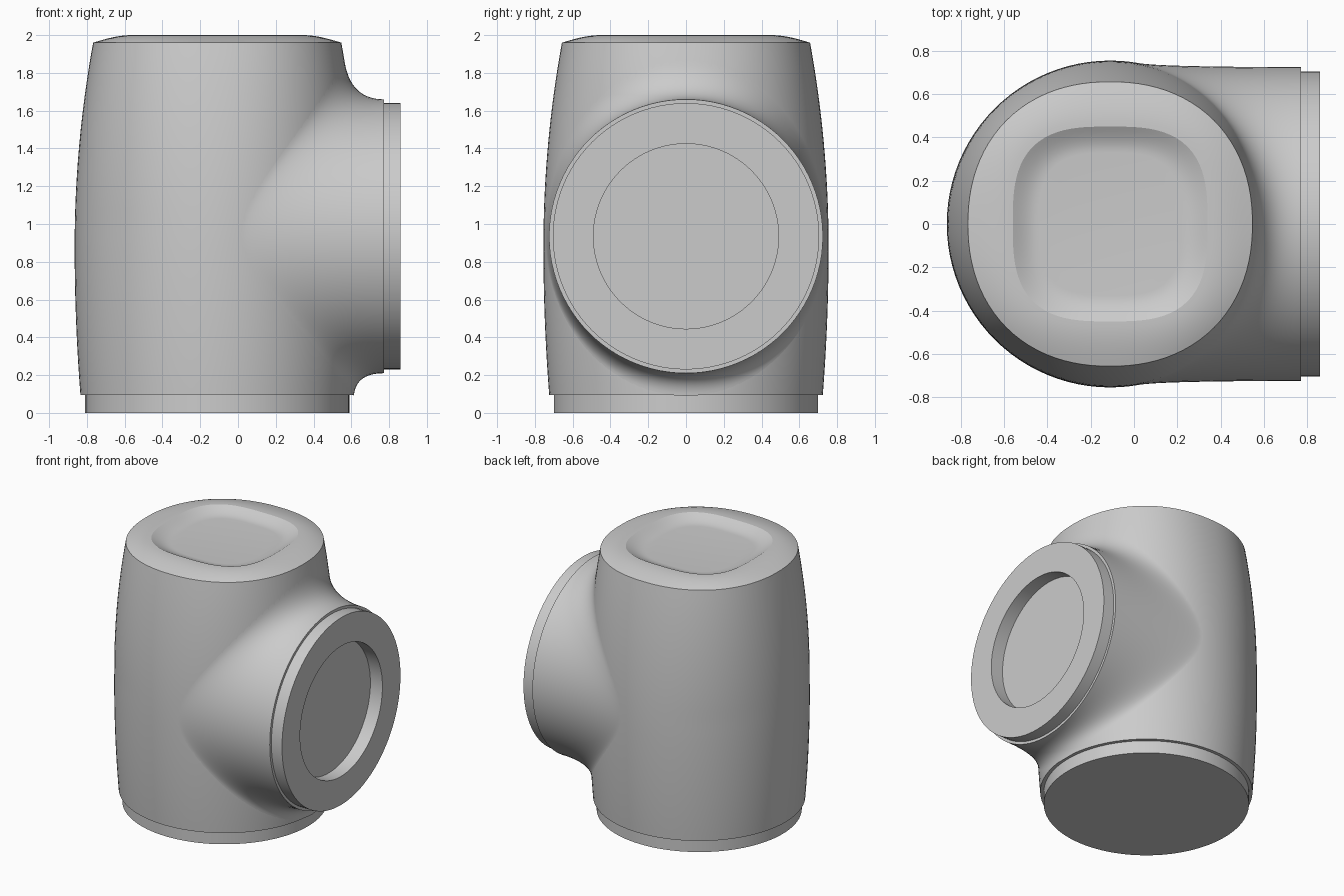
import bpy
import math
from mathutils import Vector

if "Cube" in bpy.data.objects:
    bpy.data.objects.remove(bpy.data.objects["Cube"], do_unlink=True)

SIDES = 96
CX = -0.11          # axis of the upright body
BZ = 0.935          # axis height of the side branch
ANGLES = [2 * math.pi * i / SIDES for i in range(SIDES)]

grey = bpy.data.materials.new("plain_grey")
grey.use_nodes = True
grey.diffuse_color = (0.6, 0.6, 0.6, 1)
grey.node_tree.nodes["Principled BSDF"].inputs["Base Color"].default_value = (0.6, 0.6, 0.6, 1)


def loft(name, rings, cap_start, cap_end):
    """Skin a row of closed rings, with optional end caps."""
    verts = [p for ring in rings for p in ring]
    faces = []
    for k in range(len(rings) - 1):
        a, b = k * SIDES, (k + 1) * SIDES
        for i in range(SIDES):
            j = (i + 1) % SIDES
            faces.append((a + i, a + j, b + j, b + i))
    if cap_start:
        faces.append(tuple(reversed(range(SIDES))))
    if cap_end:
        faces.append(tuple(range(len(verts) - SIDES, len(verts))))
    mesh = bpy.data.meshes.new(name)
    mesh.from_pydata(verts, [], faces)
    mesh.materials.append(grey)
    obj = bpy.data.objects.new(name, mesh)
    bpy.context.collection.objects.link(obj)
    bpy.ops.object.select_all(action='DESELECT')
    obj.select_set(True)
    bpy.context.view_layer.objects.active = obj
    bpy.ops.object.shade_smooth_by_angle(angle=math.radians(28))
    return obj


def body_radius(z):
    return 0.755 - (0.084 if z > 0.88 else 0.05) * (z - 0.88) ** 2


def exponent(z):
    return 2 + 0.2 * max(0, z - 1)


def squircle(r, z, n):
    """Horizontal ring, round at n = 2 and squarer above."""
    ring = []
    for t in ANGLES:
        c, s = math.cos(t), math.sin(t)
        k = r / (abs(c) ** n + abs(s) ** n) ** (1 / n)
        ring.append(Vector((CX + k * c, k * s, z)))
    return ring


def body_point(y, z):
    """Point on the +x side of the body wall."""
    n = exponent(z)
    x = max(0, body_radius(z) ** n - abs(y) ** n) ** (1 / n)
    return Vector((CX + x, y, z))


# Upright body: stepped foot, barrel wall, rounded rim and shallow dished top
rings = [squircle(0.70, 0, 2), squircle(0.70, 0.095, 2)]
for k in range(33):
    z = 0.095 + (1.96 - 0.095) * k / 32
    rings.append(squircle(body_radius(z), z, exponent(z)))
for k in range(1, 9):
    f = k / 8
    rings.append(squircle(0.657 - 0.207 * f, 1.96 + 0.04 * math.sin(f * math.pi / 2), 2.2 + 0.8 * f))
for k in range(1, 7):
    f = k / 6
    rings.append(squircle(0.45 - 0.12 * f, 2 - 0.045 * math.sin(f * math.pi / 2), 3))
loft("body", rings, True, True)

# Side branch: fillet flowing out of the body, then stepped collar and recess
STEPS = 16
rings = [[] for _ in range(STEPS + 1)]
for t in ANGLES:
    c, s = math.cos(t), math.sin(t)
    flare = 0.93 if s > 0 else 0.845
    foot = body_point(0.745 * c, BZ + flare * s)
    corner = body_point(0.725 * c, BZ + 0.725 * s)
    lip = Vector((0.772, 0.725 * c, BZ + 0.725 * s))
    for k in range(STEPS + 1):
        f = k / STEPS
        rings[k].append(foot * (1 - f) ** 2 + corner * 2 * f * (1 - f) + lip * f * f)


def branch_ring(x, r):
    return [Vector((x, r * math.cos(t), BZ + r * math.sin(t))) for t in ANGLES]


for x, r in [(0.772, 0.705), (0.86, 0.705), (0.86, 0.49), (0.76, 0.49)]:
    rings.append(branch_ring(x, r))
loft("side_branch", rings, False, True)
